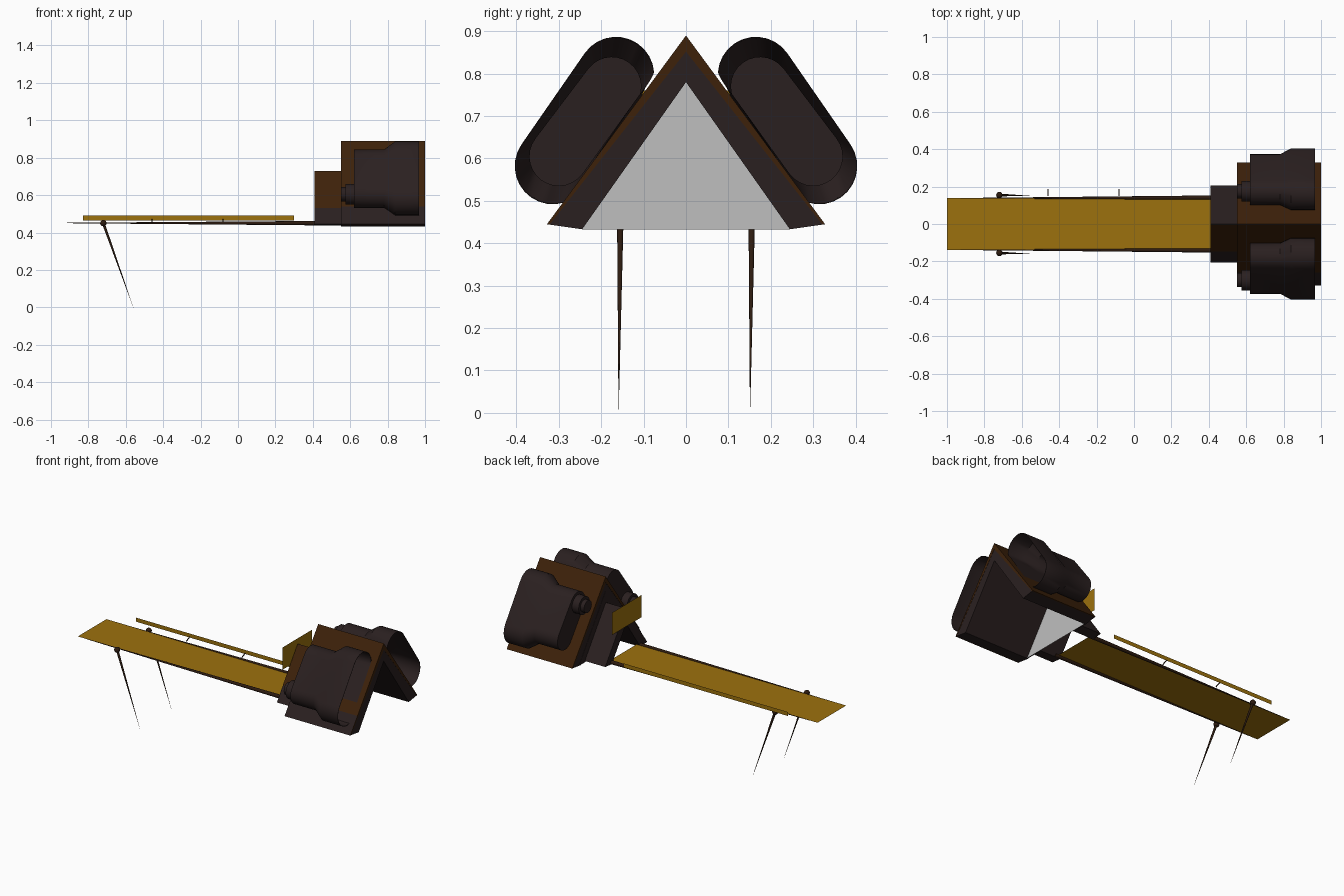
import bpy, bmesh, math
from mathutils import Vector

if "Cube" in bpy.data.objects:
    bpy.data.objects.remove(bpy.data.objects["Cube"])

def material(name, rgb):
    m = bpy.data.materials.new(name)
    m.diffuse_color = (*rgb, 1)
    m.use_nodes = True
    m.node_tree.nodes["Principled BSDF"].inputs["Base Color"].default_value = m.diffuse_color
    return m

GOLD = material("gold", (0.335, 0.165, 0.004))
BROWN = material("roof brown", (0.047, 0.0155, 0.003))
DARK = material("dark umber", (0.023, 0.0142, 0.0142))
POLE = material("pole brown", (0.026, 0.011, 0.005))
GRAY = material("light gray", (0.52, 0.52, 0.52))

def finish(bm, name, mat, smooth=False):
    bmesh.ops.recalc_face_normals(bm, faces=bm.faces)
    me = bpy.data.meshes.new(name)
    bm.to_mesh(me)
    bm.free()
    me.materials.append(mat)
    ob = bpy.data.objects.new(name, me)
    bpy.context.collection.objects.link(ob)
    if smooth:
        bpy.ops.object.select_all(action='DESELECT')
        ob.select_set(True)
        bpy.context.view_layer.objects.active = ob
        bpy.ops.object.shade_smooth_by_angle(angle=math.radians(35))
    return ob

def loft(name, mat, rings, smooth=False):
    """Skin a list of equal-length rings of points and cap both ends."""
    bm = bmesh.new()
    rows = [[bm.verts.new(p) for p in r] for r in rings]
    n = len(rows[0])
    for a, b in zip(rows, rows[1:]):
        for i in range(n):
            j = (i + 1) % n
            bm.faces.new((a[i], a[j], b[j], b[i]))
    bm.faces.new(rows[0])
    bm.faces.new(rows[-1])
    return finish(bm, name, mat, smooth)

def prism(name, mat, yz, x0, x1):
    return loft(name, mat, [[(x, y, z) for y, z in yz] for x in (x0, x1)])

def plate(name, mat, pts):
    bm = bmesh.new()
    bm.faces.new([bm.verts.new(p) for p in pts])
    return finish(bm, name, mat)

def rod(name, mat, a, b, r0, r1, n=12):
    a, b = Vector(a), Vector(b)
    q = (b - a).to_track_quat('Z', 'Y')
    ring = lambda c, r: [c + q @ Vector((r * math.cos(t), r * math.sin(t), 0))
                         for t in (2 * math.pi * i / n for i in range(n))]
    return loft(name, mat, [ring(a, r0), ring(b, r1)], smooth=True)

def chevron(ya, za, outer, inner_y, zi, inner):
    """Upside-down V: outer foot and apex, inner foot and apex."""
    return [(-ya, za), (0, outer), (ya, za), (inner_y, zi), (0, inner), (-inner_y, zi)]

# large triangular shelter: brown skin, thinning to the feet, over a thick dark frame
prism("large_roof_skin", BROWN, chevron(0.328, 0.445, 0.89, 0.322, 0.444, 0.852), 0.55, 1.0)
prism("large_roof_frame", DARK, chevron(0.322, 0.444, 0.852, 0.245, 0.433, 0.78), 0.552, 0.999)
plate("shelter_end_wall", GRAY, [(0.56, -0.245, 0.433), (0.56, 0.245, 0.433), (0.56, 0, 0.78)])

# small front shelter, and the dark board that joins it to the large one
prism("small_roof", DARK, chevron(0.205, 0.445, 0.73, 0.14, 0.438, 0.635), 0.41, 0.55)
prism("joining_board", DARK, chevron(0.26, 0.436, 0.80, 0.14, 0.436, 0.635), 0.551, 0.558)

# coloured panels lying on the -y slopes
def slope_panel(name, mat, x0, x1, apex, foot, z0, z1):
    y = lambda z: -foot * (apex - z) / (apex - 0.445) - 0.002
    plate(name, mat, [(x0, y(z0), z0), (x1, y(z0), z0), (x1, y(z1), z1), (x0, y(z1), z1)])

slope_panel("small_roof_brown_panel", BROWN, 0.41, 0.55, 0.73, 0.205, 0.53, 0.729)
slope_panel("large_roof_dark_panel", DARK, 0.55, 1.0, 0.89, 0.328, 0.445, 0.54)

# side packs: hollow flared capsules, flat on the roof side, with a nozzle
def capsule(x, s, wide, r, n=14):
    top, low = ((0.165, 0.797), (0.314, 0.582)) if wide else ((0.175, 0.77), (0.30, 0.605))
    top, low = Vector(top), Vector(low)
    out = math.atan2(top.y - low.y, top.x - low.x)
    inward = Vector((-0.803, -0.596))
    pts = []
    for c, start in ((top, out - math.pi / 2), (low, out + math.pi / 2)):
        for i in range(n + 1):
            t = start + math.pi * i / n
            d = Vector((r * math.cos(t), r * math.sin(t)))
            d -= inward * max(0, d.dot(inward) - 0.072)
            pts.append((x, s * (c.x + d.x), c.y + d.y))
    return pts

for s, tag, ny, nz in ((1, "back", 0.175, 0.77), (-1, "front", -0.30, 0.605)):
    section = [(0.62, 0, 0.073), (0.78, 0, 0.073), (0.84, 1, 0.09), (0.967, 1, 0.09),
               (0.967, 1, 0.088), (0.845, 1, 0.087), (0.785, 0, 0.069), (0.63, 0, 0.069)]
    loft(tag + "_pack", DARK, [capsule(x, s, w, r) for x, w, r in section], smooth=True)
    rod(tag + "_pack_nozzle", DARK, (0.55, ny, nz), (0.625, ny, nz), 0.038, 0.038, 24)
    rod(tag + "_pack_collar", DARK, (0.575, ny, nz), (0.625, ny, nz), 0.055, 0.055, 24)

# long deck and upright sign plate
plate("deck", GOLD, [(-1.0, -0.14, 0.452), (0.43, -0.14, 0.452), (0.43, 0.14, 0.452), (-1.0, 0.14, 0.452)])
plate("sign_plate", GOLD, [(0.405, -0.144, 0.622), (0.405, 0.144, 0.622),
                           (0.405, 0.144, 0.76), (0.405, -0.144, 0.76)])

# side poles, leg joints and legs
for s, tag in ((1, "back"), (-1, "front")):
    rod(tag + "_side_pole", POLE, (0.45, s * 0.141, 0.45), (-0.94, s * 0.138, 0.451), 0.012, 0.001)
    y = s * 0.155
    bm = bmesh.new()
    bmesh.ops.create_uvsphere(bm, u_segments=16, v_segments=10, radius=0.017)
    bmesh.ops.translate(bm, verts=bm.verts, vec=(-0.72, y, 0.45))
    finish(bm, tag + "_leg_joint", POLE, True)
    rod(tag + "_leg", POLE, (-0.72, y, 0.45), (-0.56, y - 0.004, 0.0), 0.0075, 0.0002)

# thin rail on the back side with two short brackets
plate("rail", GOLD, [(-0.83, 0.185, 0.465), (0.30, 0.185, 0.465),
                     (0.30, 0.185, 0.49), (-0.83, 0.185, 0.49)])
for i, x in enumerate((-0.46, -0.08)):
    rod("rail_bracket_%d" % (i + 1), POLE, (x, 0.15, 0.455), (x, 0.185, 0.47), 0.003, 0.003, 8)
